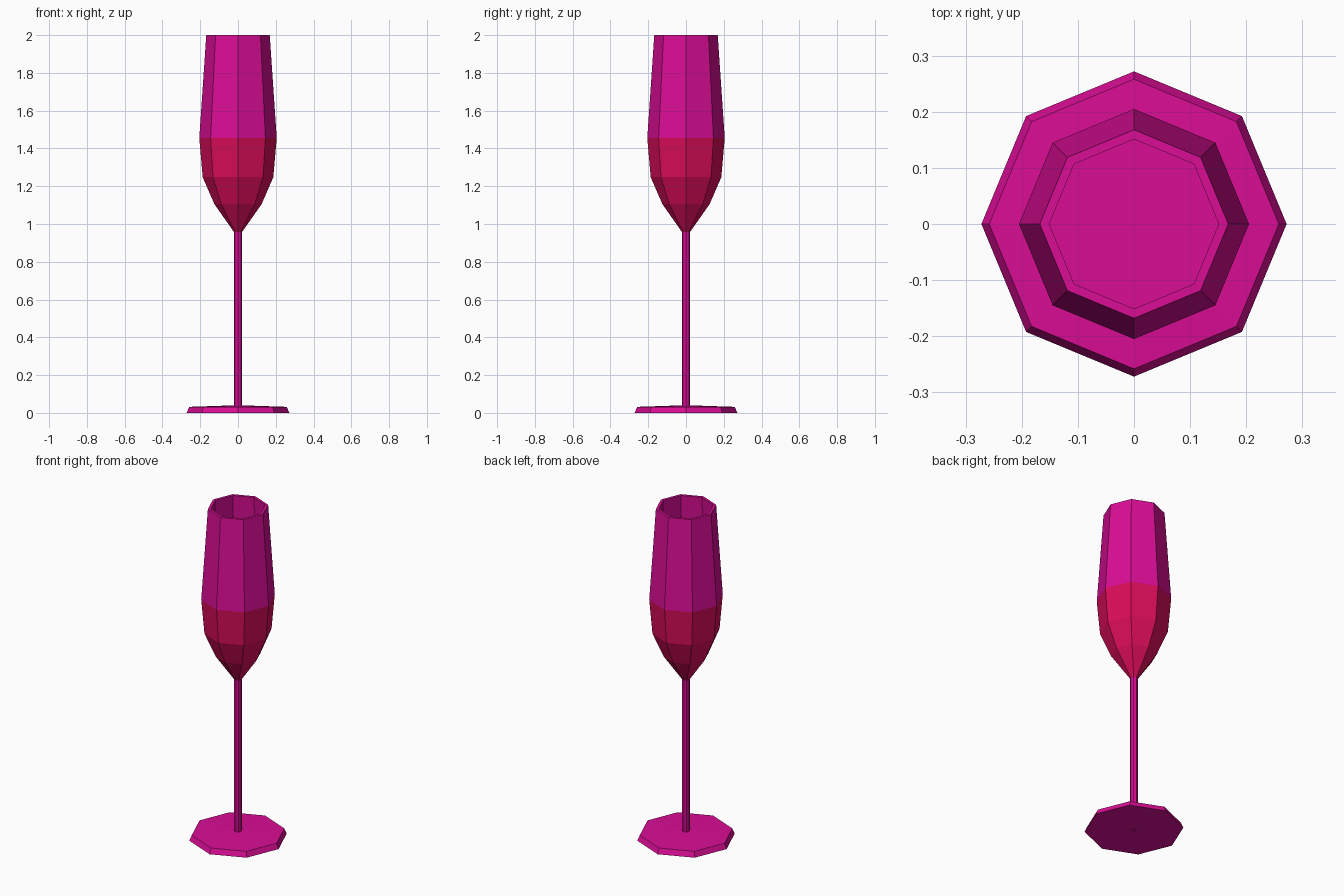
import bpy
import bmesh
from math import cos, sin, tau

if "Cube" in bpy.data.objects:
    bpy.data.objects.remove(bpy.data.objects["Cube"])

SIDES = 8


def material(name, color):
    m = bpy.data.materials.new(name)
    m.diffuse_color = color
    m.use_nodes = True
    m.node_tree.nodes["Principled BSDF"].inputs["Base Color"].default_value = m.diffuse_color
    return m


def lathe(name, profile, mat, cap_end=False):
    """Spin (radius, height) points into an eight-sided flat-faced shell."""
    bm = bmesh.new()
    rings = [[bm.verts.new((r * cos(tau * i / SIDES), r * sin(tau * i / SIDES), z))
              for i in range(SIDES)] for r, z in profile]
    for a, b in zip(rings, rings[1:]):
        for i in range(SIDES):
            j = (i + 1) % SIDES
            bm.faces.new((a[i], a[j], b[j], b[i]))
    if cap_end:
        bm.faces.new(rings[-1])
    mesh = bpy.data.meshes.new(name)
    bm.to_mesh(mesh)
    bm.free()
    mesh.materials.append(mat)
    obj = bpy.data.objects.new(name, mesh)
    bpy.context.collection.objects.link(obj)
    return obj


glass = material("magenta_glass", (0.70, 0.004, 0.30, 1))
wine = material("red_drink", (0.70, 0.004, 0.10, 1))

# Foot with bevelled edge, and thin stem
lathe("foot", [(0.012, 0.0), (0.272, 0.0), (0.258, 0.032), (0.021, 0.04)], glass)
lathe("stem", [(0.021, 0.04), (0.021, 0.957)], glass)

# Filled lower bowl
lathe("lower_bowl", [(0.021, 0.957), (0.125, 1.105), (0.187, 1.248), (0.205, 1.455)], wine)

# Upper bowl: outer wall, flat rim, inner wall and the drink's surface
lathe("upper_bowl", [(0.205, 1.455), (0.168, 2.0), (0.151, 2.0), (0.188, 1.455)],
      glass, cap_end=True)
